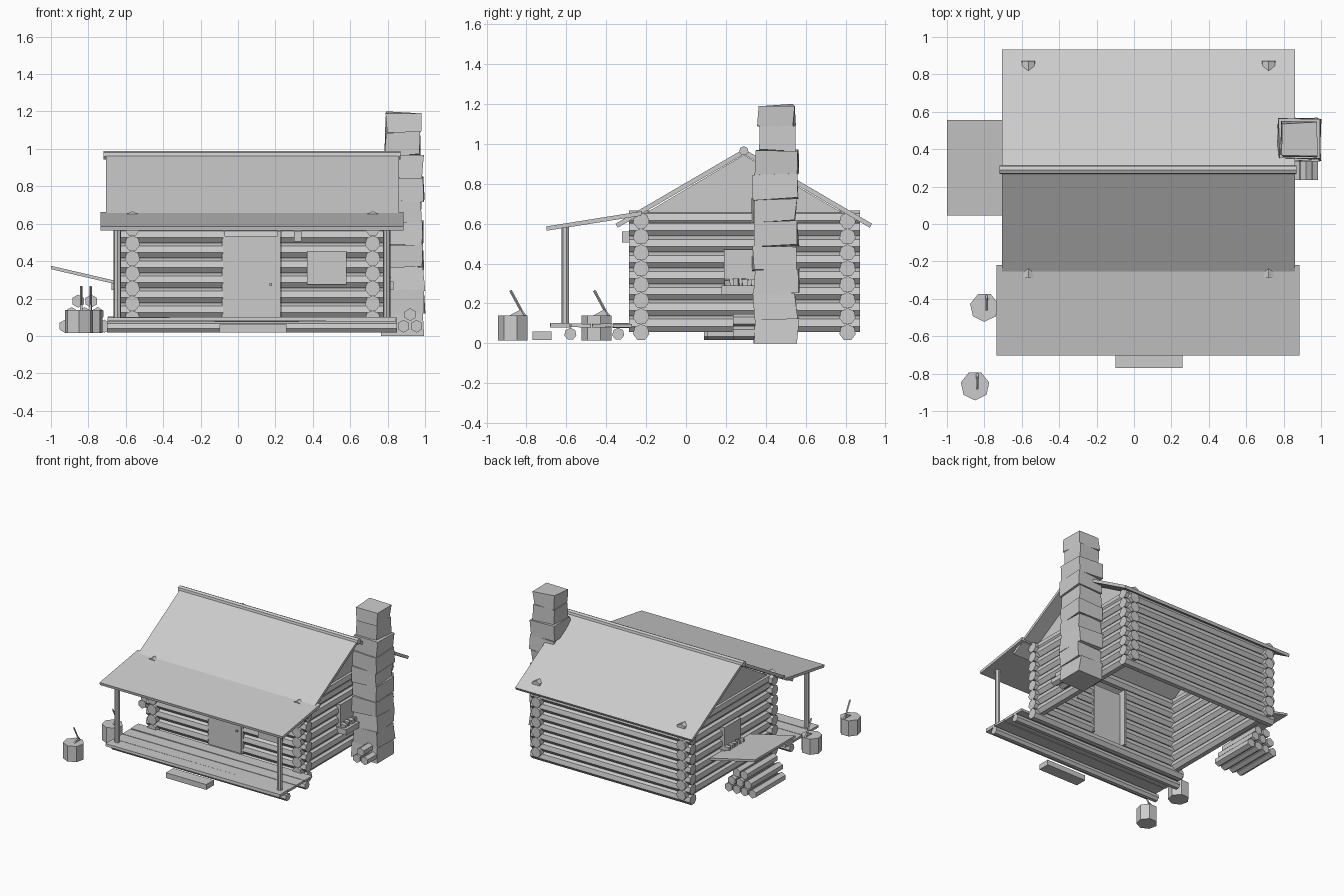
import bpy, bmesh, math, random
from mathutils import Vector

if "Cube" in bpy.data.objects:
    bpy.data.objects.remove(bpy.data.objects["Cube"])

random.seed(4)

def finish(name, bm):
    bmesh.ops.recalc_face_normals(bm, faces=bm.faces)
    me = bpy.data.meshes.new(name)
    bm.to_mesh(me)
    bm.free()
    ob = bpy.data.objects.new(name, me)
    bpy.context.collection.objects.link(ob)
    return ob

def prism(name, pts, axis, a, b):
    """Extrude a 2D outline along axis: 'x' outline is (y,z), 'y' outline is (x,z)."""
    bm = bmesh.new()
    put = (lambda p, t: (t, p[0], p[1])) if axis == 'x' else (lambda p, t: (p[0], t, p[1]))
    lo = [bm.verts.new(put(p, a)) for p in pts]
    hi = [bm.verts.new(put(p, b)) for p in pts]
    bm.faces.new(lo)
    bm.faces.new(hi)
    n = len(pts)
    for i in range(n):
        bm.faces.new((lo[i], lo[(i + 1) % n], hi[(i + 1) % n], hi[i]))
    return finish(name, bm)

def box(name, x0, x1, y0, y1, z0, z1, jitter=0.0):
    bm = bmesh.new()
    bmesh.ops.create_cube(bm, size=1)
    for v in bm.verts:
        v.co = Vector((x1 if v.co.x > 0 else x0, y1 if v.co.y > 0 else y0, z1 if v.co.z > 0 else z0))
        v.co += Vector([random.uniform(-jitter, jitter) for _ in range(3)])
        v.co.z = max(v.co.z, 0)
    return finish(name, bm)

def rod(name, p, q, r, sides=7):
    """Round log between two points with one vertex pointing up."""
    p, q = Vector(p), Vector(q)
    d = (q - p).normalized()
    side = d.cross(Vector((0, 0, 1)))
    side = side.normalized() if side.length > 1e-4 else Vector((1, 0, 0))
    up = side.cross(d)
    bm = bmesh.new()
    rings = []
    for c in (p, q):
        rings.append([bm.verts.new(c + r * (math.cos(t) * up + math.sin(t) * side))
                      for t in (2 * math.pi * i / sides for i in range(sides))])
        bm.faces.new(rings[-1])
    for i in range(sides):
        j = (i + 1) % sides
        bm.faces.new((rings[0][i], rings[0][j], rings[1][j], rings[1][i]))
    return finish(name, bm)

WX0, WX1, WY0, WY1 = -0.565, 0.72, -0.225, 0.81
R = 0.042

# Log walls: front is split around the doorway, sides sit half a log higher
for k in range(8):
    z = 0.055 + 0.08 * k
    if 0.08 < z < 0.55:
        rod("front_log_left", (-0.63, WY0, z), (-0.08, WY0, z), R)
        rod("front_log_right", (0.23, WY0, z), (0.785, WY0, z), R)
    else:
        rod("front_log", (-0.63, WY0, z), (0.785, WY0, z), R)
    rod("back_log", (-0.63, WY1, z), (0.785, WY1, z), R)
    zs = min(0.095 + 0.08 * k, 0.625)
    for x in (WX0, WX1):
        rod("side_log", (x, -0.285, zs), (x, 0.872, zs), R)

# Gables
for x in (WX0, WX1):
    prism("gable", [(-0.225, 0.64), (0.81, 0.64), (0.29, 0.945)], 'x', x - 0.02, x + 0.02)

# Main roof, ridge and porch roof
for s in (-1, 1):
    prism("roof_slope", [(0.29, 0.975), (0.29 + s * 0.643, 0.6), (0.29 + s * 0.632, 0.58),
                         (0.29, 0.948)], 'x', -0.705, 0.86)
rod("ridge_log", (-0.72, 0.29, 0.965), (0.87, 0.29, 0.965), 0.024)
prism("porch_roof", [(-0.22, 0.663), (-0.225, 0.64), (-0.698, 0.565), (-0.702, 0.586)], 'x', -0.735, 0.885)

# Porch deck, bearers, posts and step
for i in range(4):
    y = -0.68 + i * 0.104
    box("deck_plank", -0.695, 0.845, y, y + 0.099, 0.08, 0.1, 0.003)
for y in (-0.58, -0.34):
    rod("deck_bearer", (-0.7, y, 0.047), (0.85, y, 0.047), 0.031)
for x in (-0.645, 0.795):
    rod("porch_post", (x, -0.605, 0.09), (x, -0.605, 0.585), 0.02)
box("front_step", -0.1, 0.258, -0.77, -0.675, 0.018, 0.06)

# Door, lintel lamp and front shutter
box("door", -0.07, 0.212, -0.262, -0.24, 0.1, 0.535)
box("door_frame_left", -0.085, -0.07, -0.26, -0.19, 0.1, 0.56)
box("door_frame_right", 0.212, 0.228, -0.26, -0.19, 0.1, 0.56)
box("door_knob", 0.168, 0.182, -0.272, -0.262, 0.268, 0.282)
box("lamp", 0.3, 0.34, -0.32, -0.262, 0.505, 0.56)
box("front_window", 0.37, 0.58, -0.275, -0.2, 0.275, 0.455)

# Side windows with planter boxes
for name, x, s in (("left", WX0, -1), ("right", WX1, 1)):
    a, b = sorted((x, x + s * 0.055))
    box(name + "_window", a, b, 0.19, 0.4, 0.28, 0.47)
    a, b = sorted((x + s * 0.03, x + s * 0.112))
    box(name + "_planter", a, b, 0.178, 0.41, 0.245, 0.29)
    for i in range(5):
        y = 0.195 + i * 0.044
        box(name + "_plant", a + 0.02, b - 0.02, y, y + 0.025, 0.28, 0.32, 0.006)

# Chimney of uneven stone blocks
levels = [0, 0.125, 0.25, 0.37, 0.49, 0.61, 0.725, 0.845, 0.965, 1.085, 1.195]
for i, (z0, z1) in enumerate(zip(levels, levels[1:])):
    w = 0.108 if i < 8 else 0.09
    cx = 0.88 + random.uniform(-0.006, 0.006)
    cy = 0.45 + random.uniform(-0.006, 0.006)
    box("chimney_block", cx - w, cx + w, cy - w, cy + w, z0, z1, 0.009)

# Left lean-to awning with log pile below
prism("awning", [(-1.0, 0.375), (-0.6, 0.282), (-0.604, 0.265), (-1.0, 0.357)], 'y', 0.045, 0.555)
for row in range(3):
    n = 4 - row
    for i in range(n):
        x = -0.82 + (i - (n - 1) / 2) * 0.07
        z = 0.052 + row * 0.067
        rod("firewood", (x, 0.09 + random.uniform(0, 0.02), z),
            (x, 0.5 + random.uniform(-0.02, 0), z), 0.035, 6)

# Small log stack by the chimney
for x, z in ((0.885, 0.052), (0.955, 0.052), (0.92, 0.114)):
    rod("spare_log", (x, 0.235, z), (x, 0.5, z), 0.034, 6)

# Chopping stumps with leaning axe handles
for x, y in ((-0.8, -0.445), (-0.85, -0.865)):
    rod("chopping_stump", (x, y, 0.015), (x, y, 0.14), 0.078)
    rod("axe_handle", (x + 0.012, y + 0.055, 0.135), (x + 0.012, y - 0.015, 0.265), 0.007, 4)
    prism("axe_head", [(y + 0.035, 0.14), (y + 0.065, 0.14), (y + 0.04, 0.172), (y - 0.02, 0.14)],
          'x', x + 0.006, x + 0.018)
